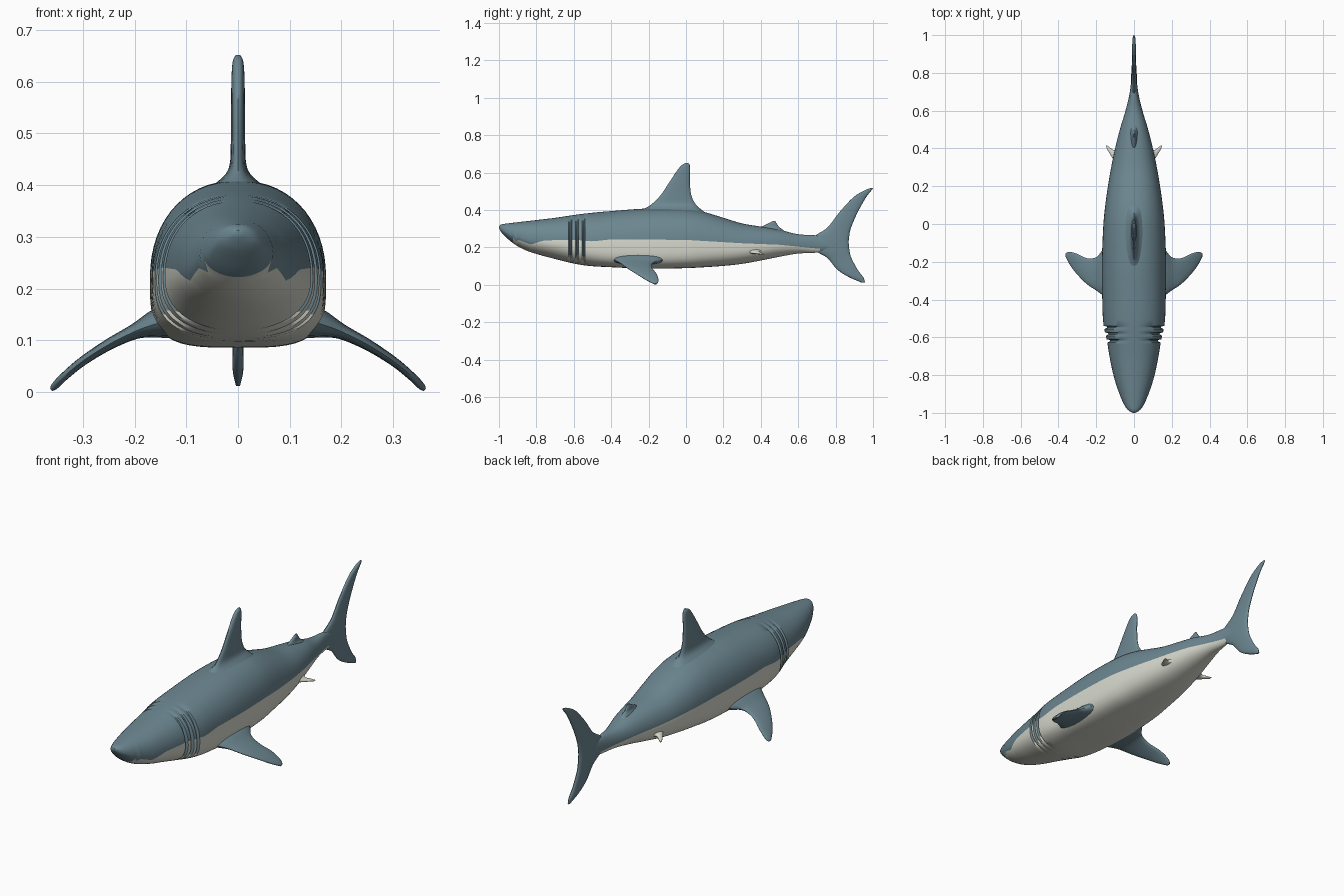
import bpy, bmesh, math
from mathutils import Vector


def material(name, rgb):
    m = bpy.data.materials.new(name)
    m.diffuse_color = (*rgb, 1)
    return m


BLUE = material("slate blue skin", (0.15, 0.24, 0.28))
WHITE = material("pale belly", (0.68, 0.69, 0.61))


def curve(rows, t):
    """Smooth interpolation of rows whose first column is the parameter."""
    n = len(rows)
    t = min(max(t, rows[0][0]), rows[-1][0])
    i = max(k for k in range(n - 1) if rows[k][0] <= t)
    a, b = rows[i], rows[i + 1]
    h = b[0] - a[0]
    u = (t - a[0]) / h
    p, q = rows[max(i - 1, 0)], rows[min(i + 2, n - 1)]
    out = []
    for c in range(1, len(a)):
        m0 = (b[c] - p[c]) / (b[0] - p[0]) * h
        m1 = (q[c] - a[c]) / (q[0] - a[0]) * h
        out.append((2*u**3 - 3*u**2 + 1) * a[c] + (u**3 - 2*u**2 + u) * m0
                   + (3*u**2 - 2*u**3) * b[c] + (u**3 - u**2) * m1)
    return out


def linear(rows, t):
    for a, b in zip(rows, rows[1:]):
        if t <= b[0]:
            u = max(0, (t - a[0]) / (b[0] - a[0]))
            return a[1] + (b[1] - a[1]) * u
    return rows[-1][1]


def loft(name, rings, mats, rule=None):
    """Skin closed rings of points, cap both ends, shade smooth."""
    bm = bmesh.new()
    vs = [[bm.verts.new(p) for p in r] for r in rings]
    n = len(vs[0])
    for i in range(len(vs) - 1):
        for j in range(n):
            k = (j + 1) % n
            f = bm.faces.new((vs[i][j], vs[i][k], vs[i + 1][k], vs[i + 1][j]))
            if rule:
                f.material_index = rule(i, j, f.calc_center_median())
    bm.faces.new(vs[0])
    bm.faces.new(vs[-1])
    bmesh.ops.remove_doubles(bm, verts=bm.verts, dist=0.00005)
    bmesh.ops.recalc_face_normals(bm, faces=bm.faces)
    me = bpy.data.meshes.new(name)
    bm.to_mesh(me)
    bm.free()
    for m in mats:
        me.materials.append(m)
    ob = bpy.data.objects.new(name, me)
    bpy.context.collection.objects.link(ob)
    bpy.ops.object.select_all(action='DESELECT')
    ob.select_set(True)
    bpy.context.view_layer.objects.active = ob
    bpy.ops.object.shade_smooth_by_angle(angle=math.radians(40))
    return ob


# Body stations: y, half width, top z, bottom z, belly squareness
BODY = [
    (-1.0, 0.006, 0.313, 0.303, 2.0), (-0.99, 0.026, 0.322, 0.284, 2.0),
    (-0.97, 0.044, 0.326, 0.262, 2.0), (-0.93, 0.065, 0.331, 0.226, 2.0),
    (-0.87, 0.088, 0.338, 0.190, 2.0), (-0.8, 0.109, 0.346, 0.165, 2.1),
    (-0.7, 0.130, 0.358, 0.138, 2.1), (-0.62, 0.143, 0.370, 0.118, 2.3),
    (-0.53, 0.162, 0.382, 0.102, 2.8), (-0.4, 0.168, 0.394, 0.094, 3.5),
    (-0.2, 0.170, 0.408, 0.086, 3.6), (0.0, 0.162, 0.405, 0.089, 3.4),
    (0.1, 0.152, 0.388, 0.094, 3.0), (0.2, 0.138, 0.358, 0.101, 2.7),
    (0.3, 0.121, 0.328, 0.112, 2.4), (0.4, 0.100, 0.311, 0.130, 2.2),
    (0.5, 0.075, 0.294, 0.150, 2.0), (0.6, 0.045, 0.270, 0.167, 2.0),
    (0.7, 0.022, 0.264, 0.172, 2.0), (0.84, 0.008, 0.240, 0.190, 2.0),
]
# Height of the line between back and belly colours
LINE = [(-0.925, 0.222), (-0.895, 0.24), (-0.83, 0.215), (-0.76, 0.237),
        (-0.6, 0.241), (-0.5, 0.232), (-0.4, 0.243), (0.0, 0.24),
        (0.3, 0.222), (0.5, 0.214), (0.71, 0.193)]
GILLS = (-0.617, -0.581, -0.546)
SEG = 14

ys = [-1, -0.997, -0.99, -0.98, -0.97, -0.955, -0.94, -0.925, -0.91]
ys += [-0.895 + 0.0215 * i for i in range(82) if abs(-0.895 + 0.0215 * i + 0.582) > 0.055]
for g in GILLS:
    ys += [g - 0.011, g - 0.003, g + 0.003, g + 0.007]
ys = sorted(y for y in ys if y < 0.835) + [0.84]


def body_ring(y):
    w, top, bot, p_low = curve(BODY, y)
    zc = bot + 0.41 * (top - bot)
    groove = any(abs(y - g) < 0.004 for g in GILLS)
    zb = linear(LINE, y)
    if zb >= zc:
        split = math.asin(min(1, (zb - zc) / (top - zc)) ** 1.1)
    else:
        split = -math.asin(min(1, (zc - zb) / (zc - bot)) ** (p_low / 2))
    if y < -0.92:
        split = -0.3
    split = max(split, -1.5)
    half = math.pi / 2
    angles = [half + (split - half) * k / SEG for k in range(SEG)]
    angles += [split + (-half - split) * k / SEG for k in range(SEG + 1)]
    pts = []
    for a in angles:
        s, c = math.sin(a), max(0, math.cos(a))
        p = 2.2 if s > 0 else p_low
        x = w * c ** (2 / p)
        z = zc + math.copysign(abs(s) ** (2 / p), s) * (top - zc if s > 0 else zc - bot)
        if groove:
            x -= 0.016 * c
        pts.append((x, y, z))
    return pts + [(-x, yy, z) for x, yy, z in pts[-2:0:-1]]


def body_colour(i, j, c):
    lower = SEG <= j < 3 * SEG
    gill = any(abs(c.y - g) < 0.008 for g in GILLS)
    if gill and 0.155 < c.z:
        return 0
    return 1 if lower and -0.92 < c.y < 0.71 else 0


loft("body", [body_ring(y) for y in ys], [BLUE, WHITE], body_colour)


def fin(name, rows, mat, side=1, steps=5):
    """Rows: span x, span z, leading y, trailing y, half thickness."""
    rows = [(k, *r) for k, r in enumerate(rows)]
    last = len(rows) - 1
    rings = []
    for k in range(last * steps + 1):
        t = k / steps
        x, z, lead, trail, th = curve(rows, t)
        a, b = curve(rows, t - 0.1), curve(rows, t + 0.1)
        d = Vector((b[0] - a[0], b[1] - a[1])).normalized()
        mid, half = (lead + trail) / 2, (trail - lead) / 2
        ring = []
        for n in range(20):
            ang = 2 * math.pi * n / 20
            o = th * math.copysign(abs(math.sin(ang)) ** 0.8, math.sin(ang))
            ring.append((side * (x + d.y * o), mid - half * math.cos(ang), z - d.x * o))
        rings.append(ring)
    loft(name, rings, [mat])


# Dorsal fin with flared root
fin("dorsal_fin", [
    (0, 0.365, -0.30, 0.13, 0.095), (0, 0.40, -0.235, 0.085, 0.048),
    (0, 0.43, -0.185, 0.052, 0.019), (0, 0.48, -0.135, 0.028, 0.014),
    (0, 0.55, -0.088, 0.021, 0.0135), (0, 0.61, -0.048, 0.022, 0.0125),
    (0, 0.64, -0.022, 0.020, 0.010), (0, 0.652, 0.0, 0.013, 0.004)], BLUE)

# Small rear dorsal fin
fin("rear_dorsal_fin", [
    (0, 0.285, 0.36, 0.53, 0.028), (0, 0.308, 0.40, 0.50, 0.012),
    (0, 0.327, 0.438, 0.485, 0.008), (0, 0.341, 0.465, 0.477, 0.003)], BLUE)

# Tail fin, crescent shaped
fin("tail_fin", [
    (0, 0.012, 0.938, 0.957, 0.004), (0, 0.04, 0.873, 0.948, 0.010),
    (0, 0.08, 0.81, 0.918, 0.011), (0, 0.142, 0.757, 0.885, 0.012),
    (0, 0.178, 0.70, 0.875, 0.014), (0, 0.225, 0.67, 0.87, 0.015),
    (0, 0.262, 0.69, 0.873, 0.014), (0, 0.307, 0.757, 0.883, 0.012),
    (0, 0.388, 0.82, 0.918, 0.011), (0, 0.468, 0.895, 0.963, 0.010),
    (0, 0.505, 0.955, 0.992, 0.008), (0, 0.517, 0.985, 1.0, 0.004)], BLUE)

for side, label in ((1, "right"), (-1, "left")):
    # Pectoral fins sweep back and droop
    fin(label + "_pectoral_fin", [
        (0.135, 0.138, -0.40, -0.10, 0.034), (0.165, 0.130, -0.378, -0.135, 0.026),
        (0.20, 0.117, -0.352, -0.176, 0.015), (0.25, 0.092, -0.318, -0.181, 0.011),
        (0.30, 0.060, -0.268, -0.158, 0.009), (0.335, 0.031, -0.222, -0.148, 0.008),
        (0.354, 0.012, -0.187, -0.150, 0.007), (0.361, 0.004, -0.172, -0.158, 0.003)],
        BLUE, side)
    # Small pelvic fins
    fin(label + "_pelvic_fin", [
        (0.085, 0.182, 0.31, 0.41, 0.020), (0.107, 0.175, 0.338, 0.392, 0.010),
        (0.128, 0.169, 0.372, 0.405, 0.006), (0.146, 0.163, 0.402, 0.419, 0.003)],
        WHITE, side)
